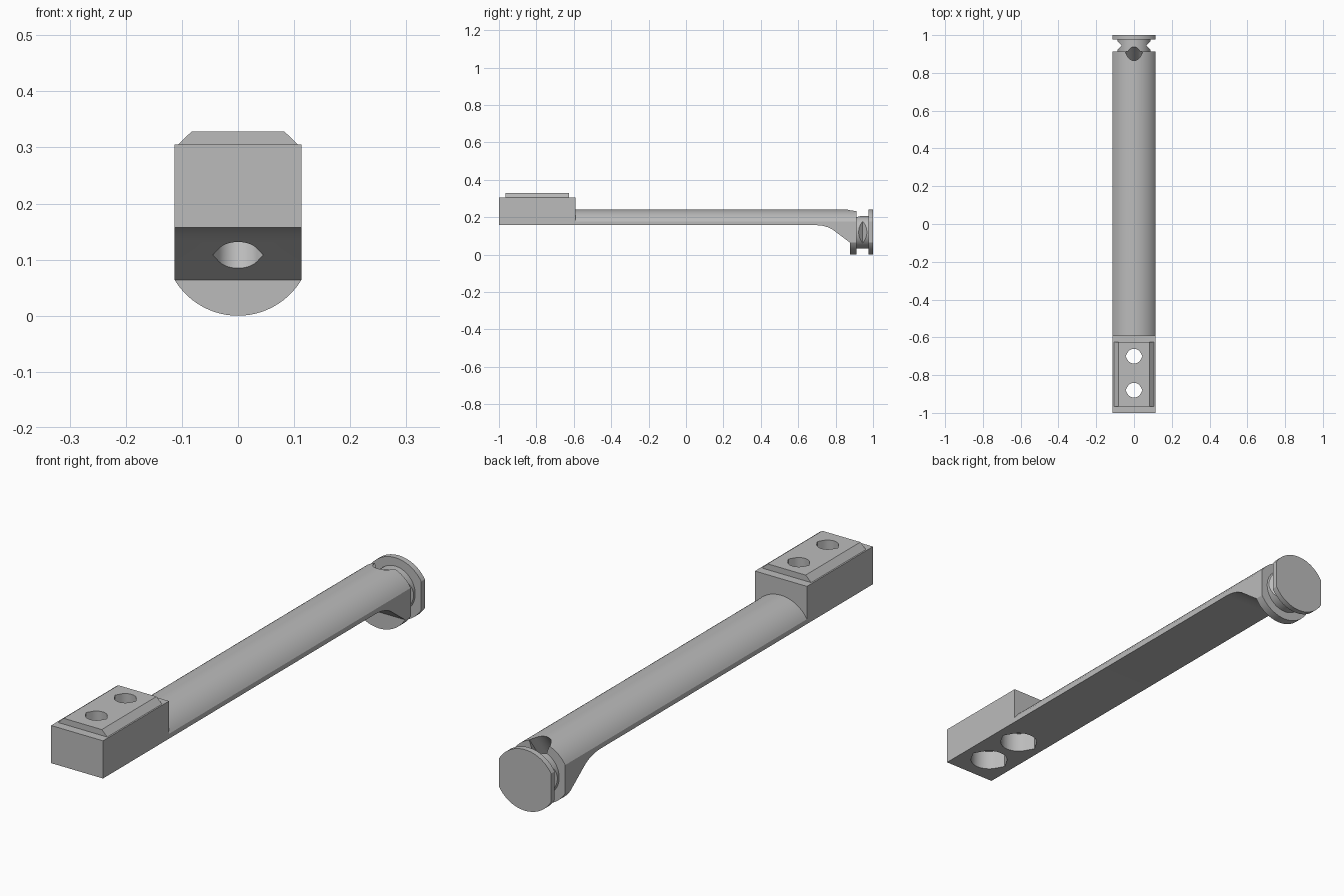
import bpy, bmesh, math
from mathutils import Matrix, Vector

if "Cube" in bpy.data.objects:
    bpy.data.objects.remove(bpy.data.objects["Cube"])

grey = bpy.data.materials.new("plain_grey")
grey.diffuse_color = (0.5, 0.5, 0.5, 1)
grey.use_nodes = True
grey.node_tree.nodes["Principled BSDF"].inputs["Base Color"].default_value = grey.diffuse_color

W = 0.113          # half width of the whole part
MID = 0.12         # height of the rod axis


def prism(name, pts, depth, matrix):
    """Extrude a 2D outline along local +z by depth, then place it."""
    bm = bmesh.new()
    face = bm.faces.new([bm.verts.new((x, y, 0)) for x, y in pts])
    new = bmesh.ops.extrude_face_region(bm, geom=[face])["geom"]
    bmesh.ops.translate(bm, vec=(0, 0, depth),
                        verts=[v for v in new if isinstance(v, bmesh.types.BMVert)])
    bmesh.ops.transform(bm, matrix=matrix, verts=bm.verts)
    bmesh.ops.recalc_face_normals(bm, faces=bm.faces)
    me = bpy.data.meshes.new(name)
    bm.to_mesh(me)
    bm.free()
    ob = bpy.data.objects.new(name, me)
    bpy.context.collection.objects.link(ob)
    me.materials.append(grey)
    return ob


def along_y(y):     # outline (x, z) extruded towards +y
    return Matrix(((1, 0, 0, 0), (0, 0, 1, y), (0, 1, 0, 0), (0, 0, 0, 1)))


def along_x(x):     # outline (y, z) extruded towards +x
    return Matrix(((0, 0, 1, x), (1, 0, 0, 0), (0, 1, 0, 0), (0, 0, 0, 1)))


def circle(r, cx=0, cy=0, n=48):
    return [(cx + r * math.cos(math.tau * i / n), cy + r * math.sin(math.tau * i / n))
            for i in range(n)]


def pointed_hole(r, tip):
    """Round hole with a small point on its left and right."""
    a0 = math.acos(r / tip)
    arc = [a0 + (math.pi - 2 * a0) * i / 16 for i in range(17)]
    top = [(r * math.cos(a), r * math.sin(a)) for a in arc]
    return [(tip, 0)] + top + [(-tip, 0)] + [(-x, -y) for x, y in top]


def cut(ob, cutters):
    for c in cutters:
        m = ob.modifiers.new("cut", "BOOLEAN")
        m.operation, m.solver, m.object = "DIFFERENCE", "EXACT", c
        bpy.context.view_layer.objects.active = ob
        bpy.ops.object.modifier_apply(modifier=m.name)


def smooth(ob):
    bpy.ops.object.select_all(action="DESELECT")
    ob.select_set(True)
    bpy.context.view_layer.objects.active = ob
    bpy.ops.object.shade_smooth_by_angle(angle=math.radians(25))


# Rod cross-section: flat sides with shallow arcs above and below
rise = 0.064
R = (W * W + rise * rise) / (2 * rise)
half = math.asin(W / R)
cap_arc = [(R * math.sin(half - 2 * half * i / 28),
            0.24 - R + R * math.cos(half - 2 * half * i / 28)) for i in range(29)]
section = cap_arc + [(-x, 2 * MID - z) for x, z in cap_arc]

# Main parts
block = prism("mounting_block", [(-W, 0.157), (W, 0.157), (W, 0.305), (-W, 0.305)],
              0.41, along_y(-1))
pad = prism("chamfered_pad", [(-0.107, 0.305), (0.107, 0.305), (0.083, 0.328), (-0.083, 0.328)],
            0.34, along_y(-0.965))
rod = prism("rod", section, 1.502, along_y(-0.59))
neck = prism("grooved_neck", circle(0.087, 0, MID), 0.065, along_y(0.912))
cap = prism("end_cap", section, 0.023, along_y(0.977))

# Cutters: underside of the rod, screw holes with wide pockets, slanted hole, neck notches
under = prism("underside_cutter", [(-1.1, -0.1), (-1.1, 0.157), (0.70, 0.157), (0.73, 0.154),
              (0.76, 0.146), (0.785, 0.133), (0.877, 0.064), (0.877, -0.1)], 0.6, along_x(-0.3))
screws, pockets = [], []
for y in (-0.88, -0.70):
    screws.append(prism("screw_hole_cutter", pointed_hole(0.039, 0.045), 0.5,
                        Matrix.Translation((0, y, 0))))
    pockets.append(prism("pocket_cutter", pointed_hole(0.07, 0.08), 0.235,
                         Matrix.Translation((0, y, 0))))
slant = prism("slanted_hole_cutter", pointed_hole(0.039, 0.045), 0.5,
              Matrix.Translation((0, 0.818, 0.108)) @ Matrix.Rotation(math.radians(-36), 4, "X")
              @ Matrix.Translation((0, 0, -0.15)))
notches = [prism("notch_cutter", [(s * 0.065, 0.945), (s * 0.105, 0.905), (s * 0.105, 0.985)],
                 0.4, Matrix.Translation((0, 0, -0.1))) for s in (-1, 1)]

cut(block, screws + pockets)
cut(pad, screws)
cut(rod, [under, slant])
cut(neck, notches + [slant])

for c in screws + pockets + notches + [under, slant]:
    bpy.data.objects.remove(c)
for ob in (block, pad, rod, neck, cap):
    smooth(ob)
